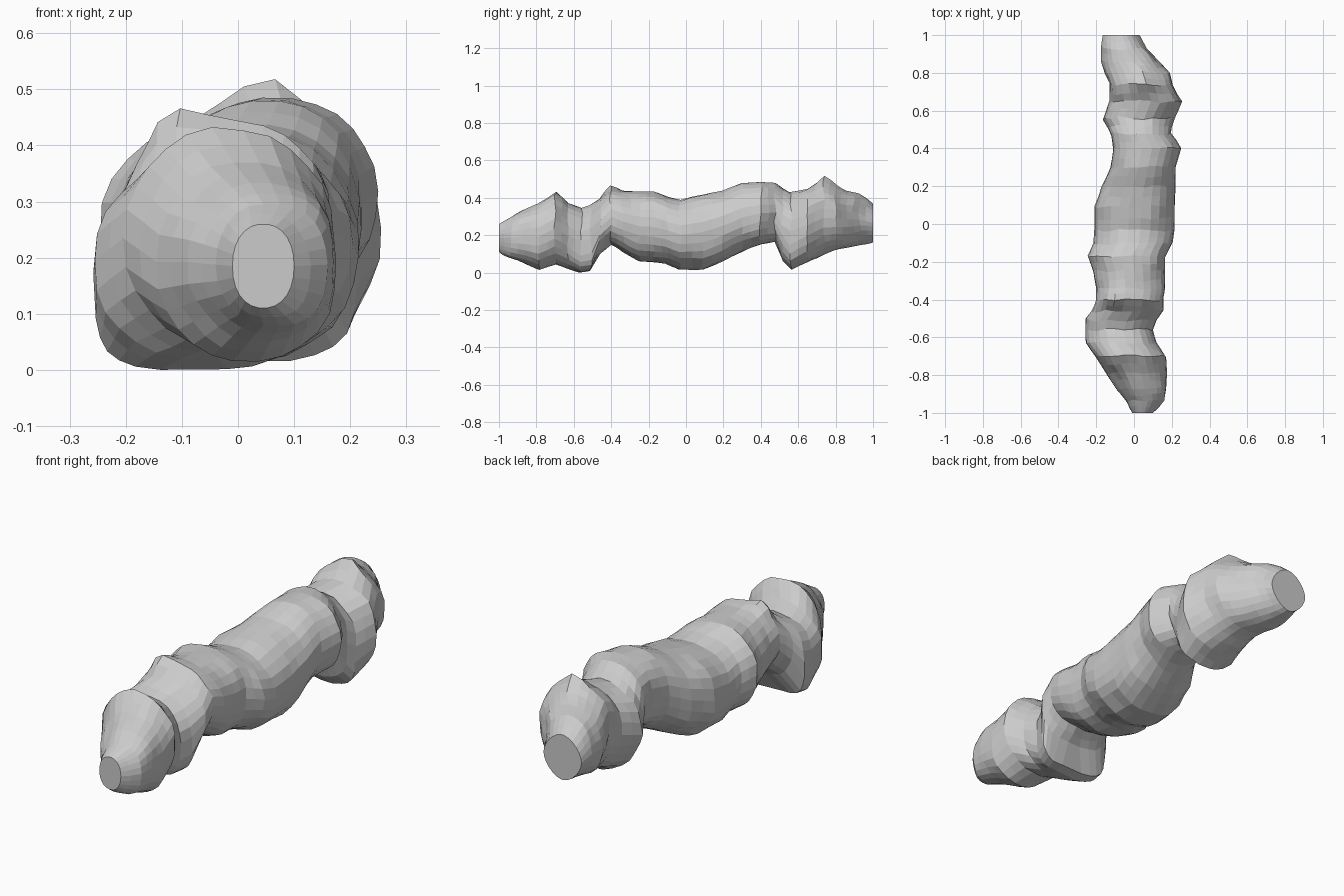
import bpy, bmesh, math
from mathutils import Vector, noise

if "Cube" in bpy.data.objects:
    bpy.data.objects.remove(bpy.data.objects["Cube"])

SIDES = 26
# stations along the log: y, x min, x max, z min, z max
ROWS = [
    (-1.00, -.01, .10, .11, .26), (-.94, -.04, .16, .08, .295),
    (-.87, -.09, .17, .05, .335), (-.79, -.145, .175, .015, .37),
    (-.70, -.205, .17, .045, .425), (-.63, -.255, .12, .02, .37),
    (-.56, -.258, .10, .00, .345), (-.51, -.256, .12, .01, .36),
    (-.46, -.225, .155, .10, .39), (-.40, -.20, .155, .15, .445),
    (-.34, -.20, .165, .11, .435), (-.25, -.215, .165, .06, .435),
    (-.17, -.245, .165, .055, .435), (-.10, -.215, .205, .045, .405),
    (-.03, -.21, .215, .015, .39), (.09, -.21, .215, .015, .415),
    (.20, -.17, .22, .06, .44), (.30, -.125, .22, .11, .48),
    (.40, -.11, .25, .15, .485), (.475, -.12, .195, .165, .48),
    (.515, -.14, .20, .06, .45), (.56, -.165, .215, .015, .43),
    (.65, -.13, .255, .055, .45), (.74, -.13, .205, .10, .485),
    (.80, -.155, .19, .12, .46), (.86, -.175, .13, .13, .44),
    (.93, -.175, .07, .145, .425), (1.00, -.165, .03, .16, .37),
]
# local knobs: centre, radius, height
KNOBS = [((.05, .74, .48), .05, .038), ((-.10, -.40, .42), .05, .04),
         ((-.05, -.68, .40), .05, .012), ((.10, .05, .39), .06, .015)]


def stations():
    # in-between rings
    for a, b in zip(ROWS, ROWS[1:]):
        yield a
        if b[0] - a[0] > .055:
            yield tuple((p + q) / 2 for p, q in zip(a, b))
    yield ROWS[-1]


def bell(y, mid, width):
    return math.exp(-((y - mid) / width) ** 2)


def squircle(v, n):
    return math.copysign(abs(v) ** (2 / n), v)


# lofted lumpy log with flat cut ends
bm = bmesh.new()
rings = []
for y, x0, x1, z0, z1 in stations():
    end = abs(y) > .99
    front_foot, back_foot = bell(y, -.54, .06), bell(y, .56, .05)
    ring = []
    for i in range(SIDES):
        t = 2 * math.pi * i / SIDES
        s, c = math.sin(t), math.cos(t)
        n = 2.2 - .5 * bell(y, 1, .08)
        if s < 0:
            n += 1.8 * front_foot + (.6 if c > 0 else -.4) * back_foot
        p = Vector(((x0 + x1) / 2 + (x1 - x0) / 2 * squircle(c, n), y,
                    (z0 + z1) / 2 + (z1 - z0) / 2 * squircle(s, n)))
        if s < 0:   # back foot hangs slightly to the right
            p.x += .025 * back_foot * s * s
        if not end:
            lump = noise.noise(p * 9) * .014 * abs(math.sin(2 * t))
            for centre, r, h in KNOBS:
                lump += h * math.exp(-((p - Vector(centre)).length / r) ** 2)
            p += Vector((c, 0, s)) * lump
            p.y += noise.noise(p * 11 + Vector((5, 3, 1))) * .016
        p.z = max(p.z, 0)
        ring.append(bm.verts.new(p))
    rings.append(ring)

for a, b in zip(rings, rings[1:]):
    for i in range(SIDES):
        j = (i + 1) % SIDES
        bm.faces.new((a[i], a[j], b[j], b[i]))
bm.faces.new(rings[0])
bm.faces.new(rings[-1])
bmesh.ops.recalc_face_normals(bm, faces=bm.faces)

mesh = bpy.data.meshes.new("lumpy_log")
bm.to_mesh(mesh)
bm.free()
log = bpy.data.objects.new("lumpy_log", mesh)
bpy.context.collection.objects.link(log)
